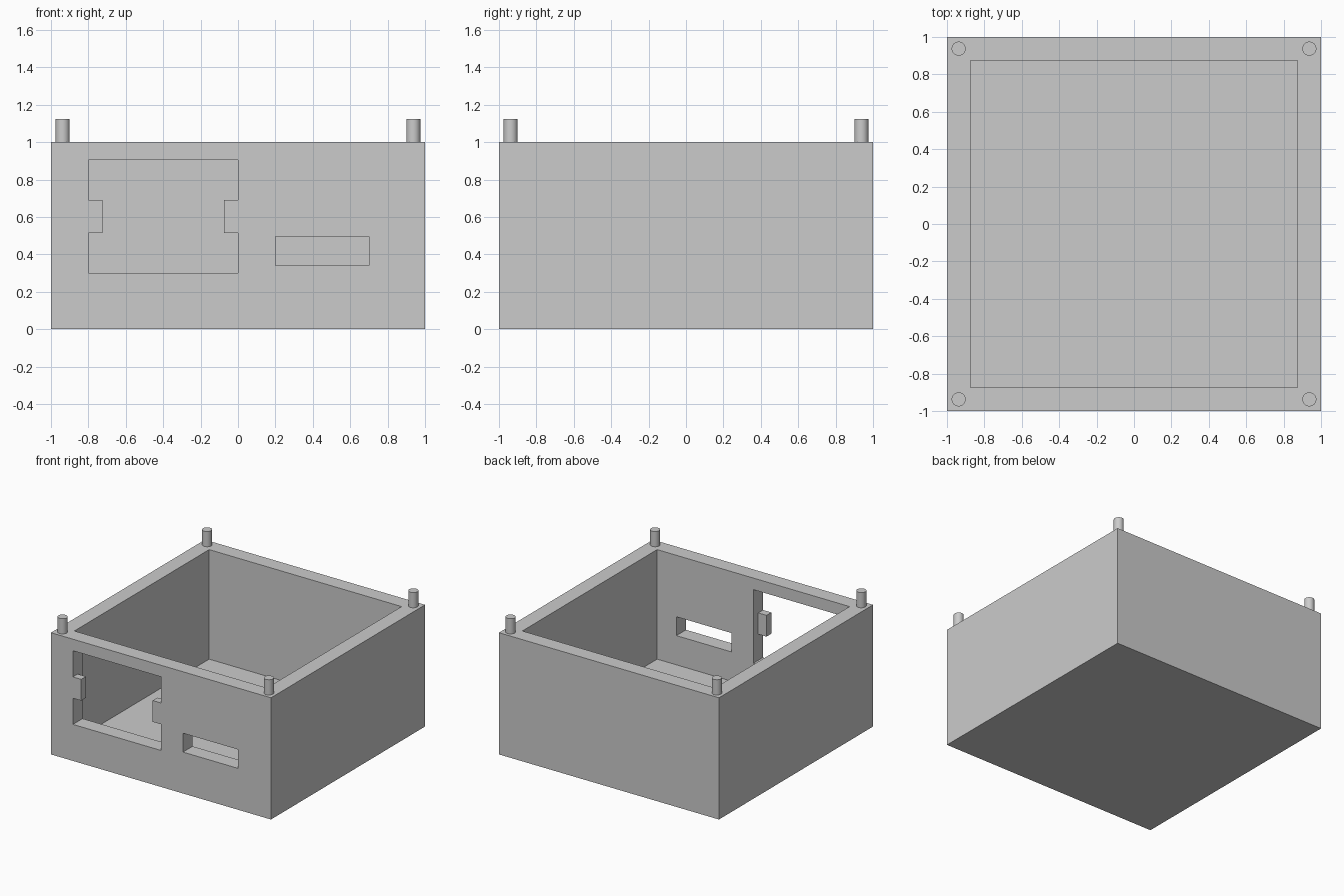
import bpy
import bmesh

default = bpy.data.objects.get("Cube")
if default:
    bpy.data.objects.remove(default, do_unlink=True)

HALF = 1.0        # half the outer width
HEIGHT = 1.0
WALL = 0.125
FLOOR = 0.1
INNER = HALF - WALL

# Single plastic colour
grey = bpy.data.materials.new("light grey plastic")
grey.use_nodes = True
colour = (0.6, 0.6, 0.6, 1)
grey.diffuse_color = colour
grey.node_tree.nodes["Principled BSDF"].inputs["Base Color"].default_value = colour


def finish(name, bm):
    bmesh.ops.recalc_face_normals(bm, faces=bm.faces)
    mesh = bpy.data.meshes.new(name)
    bm.to_mesh(mesh)
    bm.free()
    mesh.materials.append(grey)
    obj = bpy.data.objects.new(name, mesh)
    bpy.context.collection.objects.link(obj)
    return obj


def prism(name, outline, y0, y1):
    """Extrude an (x, z) outline along y."""
    bm = bmesh.new()
    face = bm.faces.new([bm.verts.new((x, y0, z)) for x, z in outline])
    grown = bmesh.ops.extrude_face_region(bm, geom=[face])["geom"]
    verts = [v for v in grown if isinstance(v, bmesh.types.BMVert)]
    bmesh.ops.translate(bm, verts=verts, vec=(0, y1 - y0, 0))
    return finish(name, bm)


def rect(x0, x1, z0, z1):
    return [(x0, z0), (x1, z0), (x1, z1), (x0, z1)]


def cut(target, cutter):
    mod = target.modifiers.new("cut", 'BOOLEAN')
    mod.operation = 'DIFFERENCE'
    mod.solver = 'EXACT'
    mod.object = cutter
    bpy.context.view_layer.objects.active = target
    bpy.ops.object.modifier_apply(modifier=mod.name)
    bpy.data.objects.remove(cutter, do_unlink=True)


# Open-topped case
case = prism("case", rect(-HALF, HALF, 0, HEIGHT), -HALF, HALF)
cut(case, prism("cavity", rect(-INNER, INNER, FLOOR, HEIGHT + 0.2), -INNER, INNER))

# Socket opening: notched outline at the front, plain rectangle behind,
# which leaves two half-depth tabs
x0, x1, z0, z1 = -0.8, 0.0, 0.3, 0.905
tab, t0, t1 = 0.075, 0.515, 0.69
notched = [
    (x0, z0), (x1, z0), (x1, t0), (x1 - tab, t0), (x1 - tab, t1), (x1, t1),
    (x1, z1), (x0, z1), (x0, t1), (x0 + tab, t1), (x0 + tab, t0), (x0, t0),
]
cut(case, prism("socket_front", notched, -HALF - 0.1, -0.7))
cut(case, prism("socket_back", rect(x0, x1, z0, z1), -HALF + WALL / 2, -0.7))

# Small slot beside the socket
cut(case, prism("slot", rect(0.2, 0.7, 0.34, 0.495), -HALF - 0.1, -0.7))

# Locating pegs on the four corners of the rim
PEG = HALF - WALL / 2
PEG_HEIGHT = 0.125
for side, sx in (("right", -1), ("left", 1)):
    for end, sy in (("front", -1), ("back", 1)):
        bpy.ops.mesh.primitive_cylinder_add(
            vertices=40, radius=0.0375, depth=PEG_HEIGHT,
            location=(sx * PEG, sy * PEG, HEIGHT + PEG_HEIGHT / 2))
        peg = bpy.context.object
        peg.name = f"{end}_{side}_peg"
        peg.data.materials.append(grey)
        bpy.ops.object.shade_smooth_by_angle()
